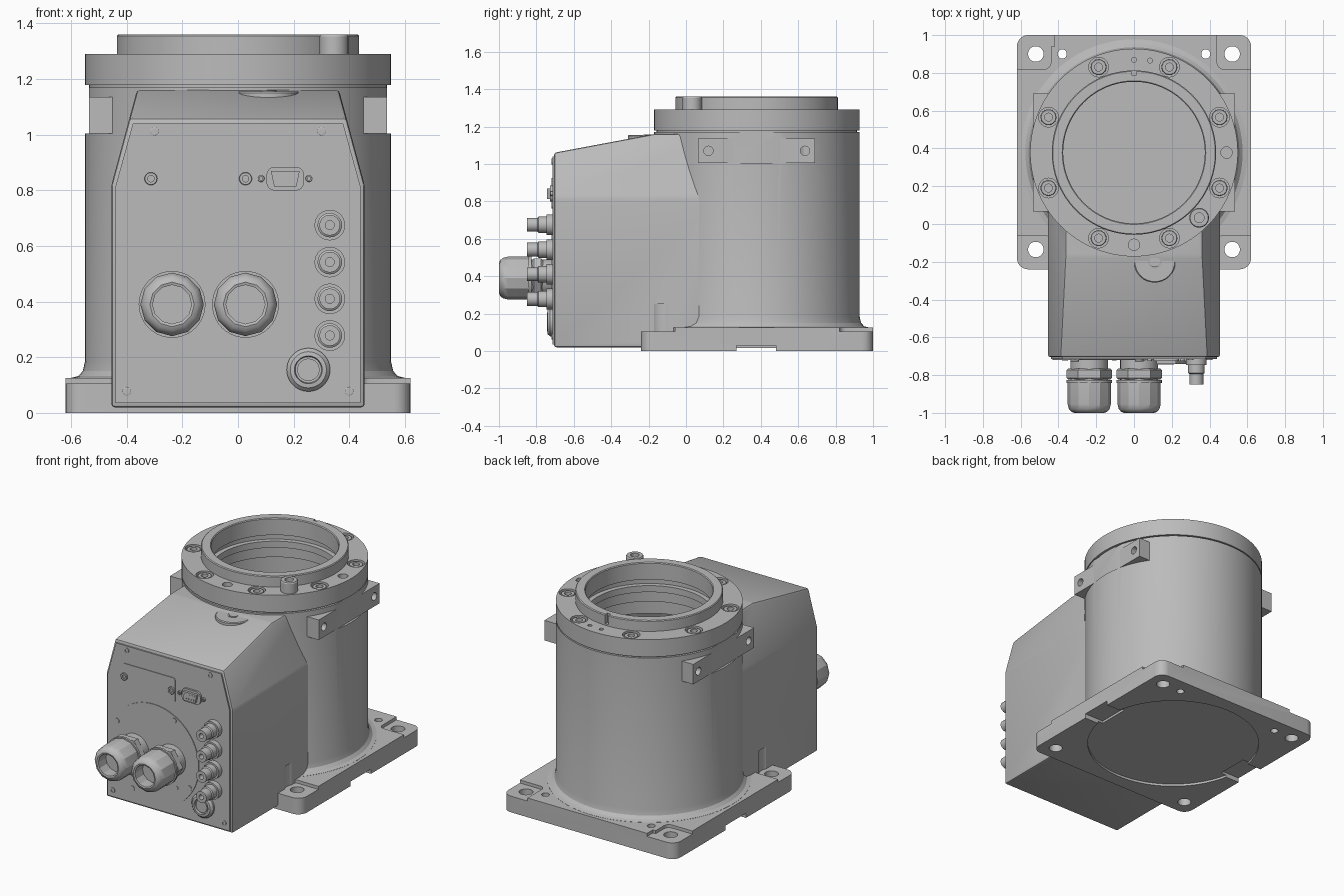
import bpy, bmesh, math
from mathutils import Matrix, Vector

if "Cube" in bpy.data.objects:
    bpy.data.objects.remove(bpy.data.objects["Cube"])

grey = bpy.data.materials.new("cast_grey")
grey.use_nodes = True
grey.diffuse_color = (0.5, 0.5, 0.5, 1)
grey.node_tree.nodes["Principled BSDF"].inputs["Base Color"].default_value = (0.5, 0.5, 0.5, 1)

CY = 0.378      # column axis
FRONT = -0.705  # housing front face
TURN = {"z": Matrix(), "y": Matrix.Rotation(math.pi / 2, 4, "X"), "x": Matrix.Rotation(math.pi / 2, 4, "Y")}


def finish(name, bm):
    bmesh.ops.remove_doubles(bm, verts=bm.verts, dist=1e-5)
    bmesh.ops.recalc_face_normals(bm, faces=bm.faces)
    me = bpy.data.meshes.new(name)
    bm.to_mesh(me)
    bm.free()
    me.materials.append(grey)
    ob = bpy.data.objects.new(name, me)
    bpy.context.collection.objects.link(ob)
    return ob


def lathe(name, profile, loc, axis="z", seg=32):
    """Revolve a closed (radius, height) outline; axis y points to the front."""
    bm = bmesh.new()
    m = Matrix.Translation(loc) @ TURN[axis]
    rings = []
    for i in range(seg):
        a = 2 * math.pi * i / seg
        rings.append([bm.verts.new(m @ Vector((r * math.cos(a), r * math.sin(a), t))) for r, t in profile])
    n = len(profile)
    for i in range(seg):
        p, q = rings[i], rings[(i + 1) % seg]
        for j in range(n):
            k = (j + 1) % n
            if profile[j][0] or profile[k][0]:
                bm.faces.new((p[j], q[j], q[k], p[k]))
    return finish(name, bm)


def cyl(name, r, h, loc, axis="z", seg=32):
    return lathe(name, [(0, 0), (r, 0), (r, h), (0, h)], loc, axis, seg)


def prism(name, pts, h, loc, axis="z"):
    bm = bmesh.new()
    m = Matrix.Translation(loc) @ TURN[axis]
    f = bm.faces.new([bm.verts.new(m @ Vector((x, y, 0))) for x, y in pts])
    new = bmesh.ops.extrude_face_region(bm, geom=[f])["geom"]
    move = m.to_3x3() @ Vector((0, 0, h))
    bmesh.ops.translate(bm, vec=move, verts=[v for v in new if isinstance(v, bmesh.types.BMVert)])
    return finish(name, bm)


def rounded(w, h, r, steps=6):
    pts = []
    for q, (sx, sy) in enumerate(((1, 1), (-1, 1), (-1, -1), (1, -1))):
        for i in range(steps + 1):
            a = math.pi / 2 * (q + i / steps)
            pts.append((sx * (w / 2 - r) + r * math.cos(a), sy * (h / 2 - r) + r * math.sin(a)))
    return pts


def box(name, lo, hi):
    w, d = hi[0] - lo[0], hi[1] - lo[1]
    pts = [(0, 0), (w, 0), (w, d), (0, d)]
    return prism(name, pts, hi[2] - lo[2], lo)


def cut(ob, cutters):
    for c in cutters:
        mod = ob.modifiers.new("cut", "BOOLEAN")
        mod.operation, mod.solver, mod.object = "DIFFERENCE", "EXACT", c
        c.hide_render = True
        bpy.context.view_layer.objects.active = ob
        bpy.ops.object.modifier_apply(modifier=mod.name)
        bpy.data.objects.remove(c)


def bolt(name, r, h, loc, axis="z"):
    """Socket head screw with a hollow centre."""
    s = r * 0.5
    return lathe(name, [(0, 0), (r, 0), (r, h * .9), (r * .92, h), (s, h), (s, h * .4), (0, h * .4)], loc, axis, 24)


# Base plate: lowered corner pads, bolt holes, side notches, shallow recess below
base = prism("base_plate", rounded(1.24, 1.24, 0.06), 0.125, (0, 0.38, 0))
cuts = [cyl("recess", 0.53, 0.035, (0, CY, -0.02), seg=64)]
for s in (-1, 1):
    for y in (0.91, -0.15):
        cuts.append(prism("pad_cut", rounded(0.18, 0.18, 0.035), 0.1, (s * 0.53, y, 0.105)))
    for y in (0.98, -0.22):
        cuts.append(box("pad_edge", (s * 0.53 - 0.09, y - 0.04, 0.105), (s * 0.53 + 0.11, y + 0.04, 0.2)))
    cuts.append(box("pad_side_rear", (s * 0.6 - 0.04, 0.82, 0.105), (s * 0.6 + 0.04, 1.05, 0.2)))
    cuts.append(box("pad_side_front", (s * 0.6 - 0.04, -0.3, 0.105), (s * 0.6 + 0.04, -0.06, 0.2)))
    for x, y, r in ((0.52, 0.9, 0.041), (0.52, -0.135, 0.041), (0.38, 0.9, 0.024)):
        cuts.append(cyl("hole", r, 0.3, (s * x, y, -0.1)))
    cuts.append(box("notch", (s * 0.6 - 0.12, 0.27, -0.1), (s * 0.6 + 0.12, 0.48, 0.03)))
cut(base, cuts)


def cavity():
    return box("cavity", (-0.36, -0.64, 0.13), (0.36, 0.2, 1.0))


# Hollow column with foot fillet, flattened sides at the top
column = lathe("column", [(0.6, 0.1), (0.6, 0.126), (0.575, 0.132), (0.558, 0.15), (0.55, 0.185), (0.55, 1.17),
                          (0.39, 1.17), (0.39, 1.1), (0.44, 1.1), (0.44, 0.1)], (0, CY, 0), seg=96)
cut(column, [cavity()] + [box("flat", (s * 0.635 - 0.1, -0.2, 1.005), (s * 0.635 + 0.1, 1, 1.2)) for s in (-1, 1)])

# Side mounting pads with three holes each
for s, side in ((-1, "right"), (1, "left")):
    xs = sorted((s * 0.445, s * 0.535))
    pad = box(side + "_mount_pad", (xs[0], 0.065, 1.005), (xs[1], 0.69, 1.135))
    cut(pad, [cyl("hole", 0.025, 0.1, (s * 0.54 - 0.05, y, 1.07), "x", 20) for y in (0.12, 0.378, 0.636)])

# Top flange with raised collar and grooved bore
flange = lathe("top_flange", [(0.535, 1.168), (0.535, 1.178), (0.55, 1.178), (0.55, 1.29), (0.435, 1.29),
                              (0.435, 1.355), (0.43, 1.36), (0.38, 1.36), (0.375, 1.355), (0.375, 1.25),
                              (0.405, 1.25), (0.405, 1.21), (0.375, 1.21), (0.375, 1.168)], (0, CY, 0), seg=96)
ring = [(0.49 * math.cos(a), CY + 0.49 * math.sin(a)) for a in (math.pi / 8 * (2 * k + 1) for k in range(8))]
cuts = [cyl("bore", 0.052, 0.1, (x, y, 1.25), seg=24) for x, y in ring]
for x, y, r in ((0, -0.11, 0.03), (0.49, CY, 0.03), (0, 0.87, 0.013), (0.085, 0.865, 0.013)):
    cuts.append(cyl("hole", r, 0.1, (x, y, 1.25), seg=20))
cuts.append(box("slot", (-0.012, 0.79, 1.3), (0.012, 0.83, 1.4)))
cut(flange, cuts)
for x, y in ring:
    bolt("flange_bolt", 0.042, 0.035, (x, y, 1.25))
bolt("tall_bolt", 0.052, 0.07, (0.345, 0.033, 1.29))

# Front housing: tapered hull with sloping roof
bm = bmesh.new()
for y, top in ((FRONT, 1.06), (-0.17, 1.16), (0.25, 1.16)):
    for s in (-1, 1):
        for x, z in ((0.455, 0.02), (0.455, 0.82), (0.455 - 0.27 * (top - 0.82), top)):
            bm.verts.new((s * x, y, z))
bmesh.ops.convex_hull(bm, input=bm.verts)
bmesh.ops.dissolve_limit(bm, angle_limit=0.01, verts=bm.verts, edges=bm.edges)
bmesh.ops.bevel(bm, geom=bm.edges[:], offset=0.012, segments=2, profile=0.5, affect="EDGES")
housing = finish("front_housing", bm)
cut(housing, [cyl("clear", 0.5, 2, (0, CY, -0.5), seg=96), cavity()]
    + [cyl("scallop", 0.075, 0.2, (s * 0.52, -0.135, 0.05)) for s in (-1, 1)])

# Roof cap under the flange
lathe("roof_cap", [(0, 0), (0.11, 0), (0.11, 0.05), (0.105, 0.055), (0.035, 0.055), (0.035, 0.045), (0.028, 0.045),
                   (0.028, 0.058), (0, 0.058)], (0.11, -0.2, 1.1))

# Front panel and its corner screws
outline = [(-0.44, 0.035), (0.44, 0.035), (0.44, 0.815), (0.378, 1.04), (-0.378, 1.04), (-0.44, 0.815)]
prism("front_panel", outline, 0.009, (0, FRONT, 0), "y")
P = FRONT - 0.009
for s in (-1, 1):
    for x, z in ((0.3, 1.012), (0.4, 0.078)):
        bolt("panel_screw", 0.016, 0.006, (s * x, P, z), "y")

# Rectangular cover with two screws
prism("cover_plate", rounded(0.385, 0.162, 0.015), 0.004, (-0.143, P, 0.844), "y")
for x in (-0.313, 0.027):
    bolt("cover_screw", 0.023, 0.014, (x, P, 0.842), "y")

# Nine pin socket
prism("pin_socket_flange", rounded(0.135, 0.085, 0.03), 0.012, (0.17, P, 0.842), "y")
prism("pin_socket_shell", [(-0.052, 0.028), (-0.04, -0.028), (0.04, -0.028), (0.052, 0.028)], 0.028,
      (0.17, P, 0.842), "y")
for i in range(9):
    x, z = ((i - 2) * 0.018, 0.012) if i < 5 else ((i - 6.5) * 0.018, -0.012)
    cyl("socket_pin", 0.006, 0.03, (0.17 + x, P, 0.842 + z), "y", 10)
for x in (0.083, 0.255):
    bolt("socket_screw", 0.012, 0.012, (x, P, 0.842), "y")

# Round connector plate with screws and indicator row
cyl("round_plate", 0.326, 0.005, (-0.105, P, 0.39), "y", 72)
R = P - 0.005
for x, z in ((0.045, 0.65), (-0.365, 0.54), (0.155, 0.24), (-0.255, 0.13)):
    cyl("plate_screw", 0.016, 0.004, (x, R, z), "y", 20)
for i in range(5):
    cyl("indicator", 0.012, 0.004, (-0.27 + i * 0.083, R, 0.218), "y", 16)

# Cable glands: collar, hexagon nuts, domed hollow cap
for x in (-0.237, 0.027):
    lathe("gland_collar", [(0, 0), (0.1, 0), (0.1, 0.14), (0, 0.14)], (x, R, 0.39), "y", 40)
    lathe("gland_nut", [(0, 0.045), (0.11, 0.045), (0.12, 0.055), (0.12, 0.095), (0.11, 0.105), (0, 0.105)],
          (x, R, 0.39), "y", 6)
    lathe("gland_ring", [(0, 0.108), (0.12, 0.108), (0.12, 0.122), (0, 0.122)], (x, R, 0.39), "y", 40)
    lathe("gland_cap", [(0, 0.122), (0.114, 0.122), (0.114, 0.235), (0.108, 0.26), (0.095, 0.275), (0.08, 0.281),
                        (0.07, 0.278), (0.07, 0.2), (0, 0.2)], (x, R, 0.39), "y", 12)

# Small round connectors
for z in (0.675, 0.542, 0.41, 0.278):
    lathe("small_connector", [(0, 0), (0.055, 0), (0.055, 0.033), (0.044, 0.033), (0.044, 0.075), (0.037, 0.08),
                              (0.037, 0.135), (0.016, 0.135), (0.016, 0.09), (0, 0.09)], (0.33, P, z), "y", 28)

# Vent plug
lathe("vent_plug", [(0, 0), (0.078, 0), (0.078, 0.012), (0.065, 0.026), (0.05, 0.028), (0.047, 0.015), (0.04, 0.015),
                    (0.04, 0.024), (0, 0.024)], (0.253, P, 0.155), "y", 36)

# Smooth curved surfaces, keep machined edges sharp
bpy.ops.object.select_all(action="DESELECT")
for ob in bpy.context.collection.objects:
    if ob.type == "MESH":
        ob.select_set(True)
        bpy.context.view_layer.objects.active = ob
bpy.ops.object.shade_smooth_by_angle(angle=math.radians(28))
